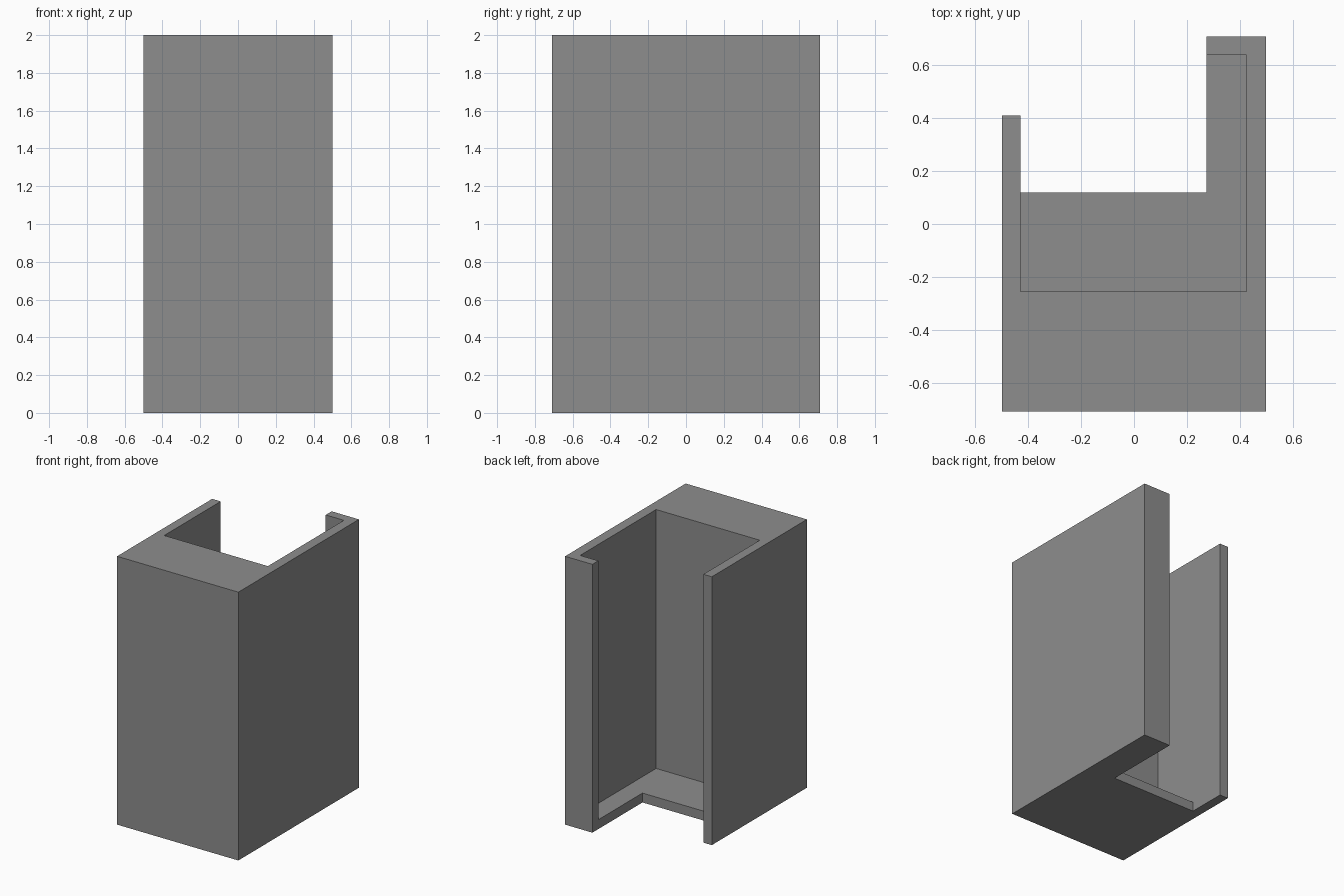
import bpy
import bmesh

if "Cube" in bpy.data.objects:
    bpy.data.objects.remove(bpy.data.objects["Cube"])

FLOOR, TOP = 0.07, 2.0

# Plan corners: a-h follow the outer outline, i-l the inside of the walls
PLAN = {
    "a": (-0.5, -0.71), "b": (0.5, -0.71), "c": (0.5, 0.71), "d": (0.275, 0.71),
    "e": (0.275, 0.12), "f": (-0.43, 0.12), "g": (-0.43, 0.41), "h": (-0.5, 0.41),
    "i": (0.275, 0.64), "j": (0.425, 0.64), "k": (0.425, -0.255), "l": (-0.43, -0.255),
}

bm = bmesh.new()
verts = {}


def vert(name, z):
    if (name, z) not in verts:
        verts[name, z] = bm.verts.new((*PLAN[name], z))
    return verts[name, z]


def cap(names, z):
    bm.faces.new([vert(n, z) for n in names])


def wall(p, q, low, high):
    """Upright face that also picks up floor-level corners on its side edges."""
    def column(n):
        mid = [FLOOR] if low < FLOOR < high and n in "fi" else []
        return [vert(n, z) for z in [low, *mid, high]]
    bm.faces.new(column(p) + column(q)[::-1])


# Underside, recessed floor and top rim
cap("abcdiefgh", 0.0)
cap("lkjief", FLOOR)
cap("abcdijklfgh", TOP)

# Full-height outer walls and wall ends
for p, q in ("ab", "bc", "cd", "di", "fg", "gh", "ha"):
    wall(p, q, 0.0, TOP)
# Inner walls above the floor
for p, q in ("ij", "jk", "kl", "lf"):
    wall(p, q, FLOOR, TOP)
# Exposed edges of the floor slab
for p, q in ("ie", "ef"):
    wall(p, q, 0.0, FLOOR)

bmesh.ops.recalc_face_normals(bm, faces=bm.faces)
mesh = bpy.data.meshes.new("open_housing")
bm.to_mesh(mesh)
bm.free()

grey = bpy.data.materials.new("plain grey")
grey.diffuse_color = (0.27, 0.27, 0.27, 1.0)
grey.use_nodes = True
grey.node_tree.nodes["Principled BSDF"].inputs["Base Color"].default_value = grey.diffuse_color
mesh.materials.append(grey)
housing = bpy.data.objects.new("open_housing", mesh)
bpy.context.collection.objects.link(housing)
